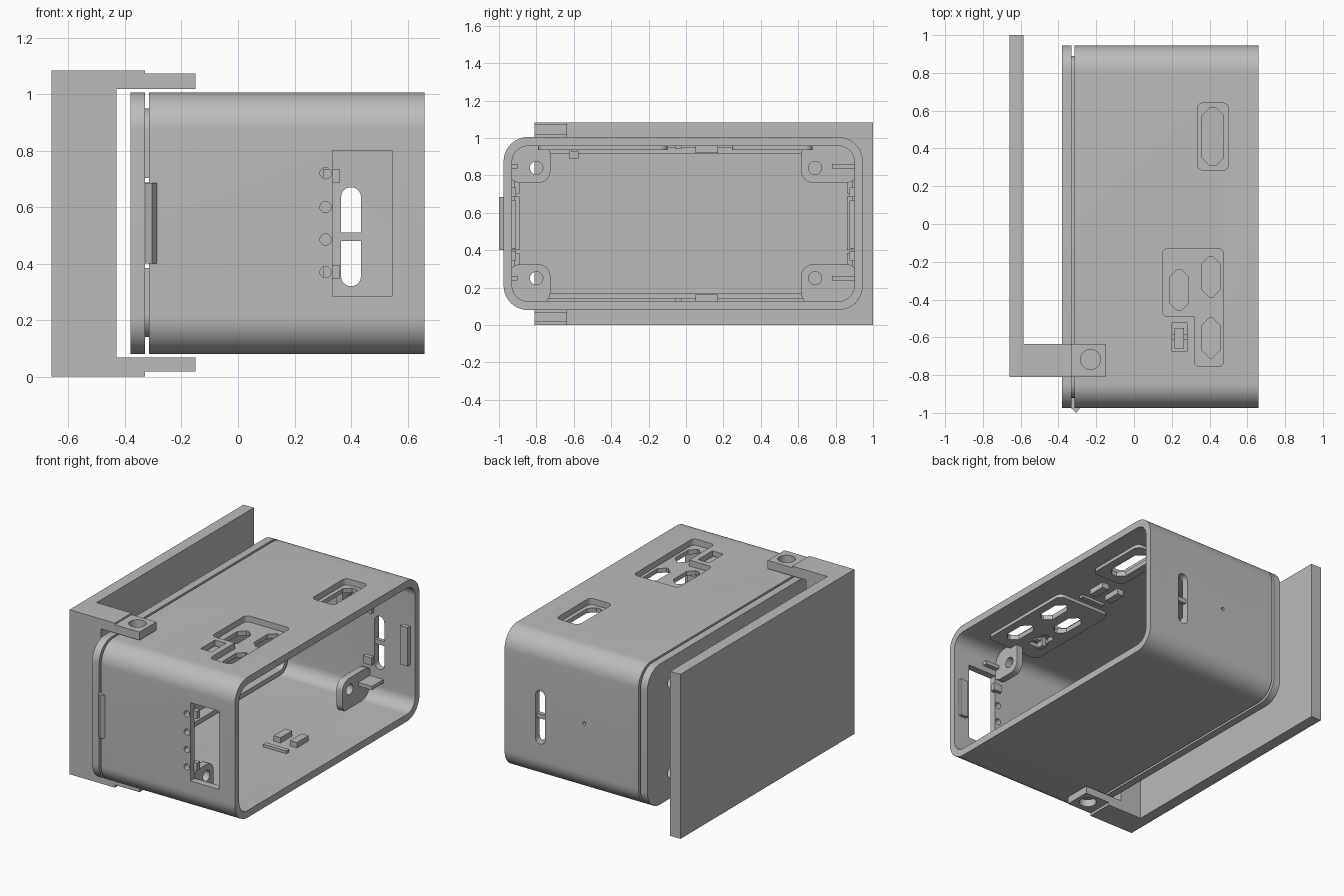
import bpy, bmesh, math

cube = bpy.data.objects.get("Cube")
if cube:
    bpy.data.objects.remove(cube, do_unlink=True)

grey = bpy.data.materials.new("plain grey")
grey.use_nodes = True
COLOUR = (0.5, 0.5, 0.5, 1)
grey.diffuse_color = COLOUR
grey.node_tree.nodes["Principled BSDF"].inputs["Base Color"].default_value = COLOUR


def outline(a0, a1, b0, b1, r, segs):
    """Rounded rectangle, counter-clockwise."""
    if r <= 0:
        return [(a0, b0), (a1, b0), (a1, b1), (a0, b1)]
    pts = []
    centres = [(a1 - r, b1 - r), (a0 + r, b1 - r), (a0 + r, b0 + r), (a1 - r, b0 + r)]
    for k, (ca, cb) in enumerate(centres):
        for i in range(segs + 1):
            t = math.pi / 2 * (k + i / segs)
            pts.append((ca + r * math.cos(t), cb + r * math.sin(t)))
    return pts


def loft(name, axis, low, high, h0, h1):
    """Solid between two matching outlines, along x, y or z."""
    place = {"x": lambda a, b, h: (h, a, b),
             "y": lambda a, b, h: (a, h, b),
             "z": lambda a, b, h: (a, b, h)}[axis]
    bm = bmesh.new()
    bottom = [bm.verts.new(place(a, b, h0)) for a, b in low]
    top = [bm.verts.new(place(a, b, h1)) for a, b in high]
    bm.faces.new(bottom)
    bm.faces.new(top)
    n = len(low)
    for i in range(n):
        j = (i + 1) % n
        bm.faces.new((bottom[i], bottom[j], top[j], top[i]))
    bmesh.ops.recalc_face_normals(bm, faces=bm.faces)
    mesh = bpy.data.meshes.new(name)
    bm.to_mesh(mesh)
    bm.free()
    mesh.materials.append(grey)
    ob = bpy.data.objects.new(name, mesh)
    bpy.context.scene.collection.objects.link(ob)
    return ob


def block(name, axis, a0, a1, b0, b1, h0, h1, r=0, segs=6, flare=0):
    """Rounded block; flare widens its low end."""
    low = outline(a0 - flare, a1 + flare, b0 - flare, b1 + flare, r + flare if r else 0, segs)
    return loft(name, axis, low, outline(a0, a1, b0, b1, r, segs), h0, h1)


def drill(axis, a, b, r, h0, h1):
    return block("cutter", axis, a - r, a + r, b - r, b + r, h0, h1, r, 6)


def combine(ob, tools, operation):
    """Apply booleans and delete the helpers."""
    for t in tools:
        t.hide_render = True
        m = ob.modifiers.new("bool", "BOOLEAN")
        m.operation, m.solver, m.object = operation, "EXACT", t
    bpy.context.view_layer.update()
    dg = bpy.context.evaluated_depsgraph_get()
    mesh = bpy.data.meshes.new_from_object(ob.evaluated_get(dg))
    ob.modifiers.clear()
    ob.data = mesh
    for t in tools:
        bpy.data.objects.remove(t, do_unlink=True)


def smooth(ob):
    bpy.ops.object.select_all(action="DESELECT")
    ob.select_set(True)
    bpy.context.view_layer.objects.active = ob
    bpy.ops.object.shade_smooth_by_angle(angle=math.radians(30))


SCREWS = [(y, z) for y in (-0.8, 0.69) for z in (0.25, 0.84)]

# Case: rounded tube open towards +x
body = block("case_body", "x", -0.975, 0.945, 0.08, 1.005, -0.315, 0.66, 0.13, 14)
combine(body, [block("cutter", "x", -0.93, 0.9, 0.127, 0.957, -0.5, 0.8, 0.085, 14)], "DIFFERENCE")

# Screw tabs in the corners and bosses under the top ports
adds = []
for y0, y1 in ((-0.95, -0.725), (0.615, 0.92)):
    for z0, z1 in ((0.11, 0.325), (0.76, 0.975)):
        adds.append(block("tab", "x", y0, y1, z0, z1, 0.285, 0.33, 0.065, 6))
adds.append(block("boss", "z", 0.3, 0.535, 0.245, 0.675, 0.935, 0.98, 0.04))
adds.append(block("boss", "z", 0.12, 0.51, -0.79, -0.1, 0.935, 0.98, 0.04))
combine(body, adds, "UNION")

# Sunken port panels on top
combine(body, [
    block("cutter", "z", 0.335, 0.5, 0.285, 0.64, 0.965, 1.05, 0.03),
    block("cutter", "z", 0.15, 0.475, -0.49, -0.13, 0.965, 1.05, 0.03),
    block("cutter", "z", 0.32, 0.475, -0.755, -0.4, 0.965, 1.05, 0.03),
], "DIFFERENCE")

# Port openings, window, indicator holes and slots
cuts = [block("cutter", "z", *p, 0.92, 1.1, 0.03, 1, 0.012) for p in (
    (0.37, 0.465, 0.32, 0.605), (0.2, 0.28, -0.45, -0.25),
    (0.37, 0.445, -0.38, -0.18), (0.37, 0.445, -0.7, -0.505))]
cuts.append(block("cutter", "z", 0.2, 0.28, -0.675, -0.525, 0.9, 1.1))
cuts.append(block("cutter", "y", 0.335, 0.545, 0.285, 0.8, -1.1, -0.9))
cuts += [drill("y", 0.31, z, 0.02, -1.1, -0.9) for z in (0.37, 0.485, 0.6, 0.72)]
cuts.append(block("cutter", "y", 0.365, 0.435, 0.32, 0.67, 0.87, 1.1, 0.034))
cuts.append(drill("y", 0.08, 0.54, 0.011, 0.87, 1.1))
cuts += [drill("x", y, z, 0.035, 0.25, 0.4) for y, z in SCREWS]
combine(body, cuts, "DIFFERENCE")
smooth(body)

# Bar across the back slot
block("slot_bar", "y", 0.35, 0.45, 0.48, 0.51, 0.905, 0.93)

# Reset button in its opening
block("reset_button", "z", 0.215, 0.265, -0.66, -0.55, 0.95, 0.98)
block("reset_button_arm", "z", 0.19, 0.29, -0.615, -0.585, 0.925, 0.955)
block("reset_button_stem", "z", 0.225, 0.255, -0.625, -0.575, 0.89, 0.955)

# Board clips on floor and ceiling
for z0, z1, word in ((0.12, 0.162, "floor"), (0.92, 0.965, "ceiling")):
    for x in (0.25, 0.37):
        block(word + "_clip", "z", x - 0.025, x + 0.025, 0.05, 0.17, z0, z1)
for z0, z1, word in ((0.12, 0.145, "floor"), (0.94, 0.965, "ceiling")):
    block(word + "_stop", "z", 0.22, 0.39, -0.055, -0.025, z0, z1)

# Ribs and catches on the end walls
for y0, y1, word in ((-0.94, -0.9, "front"), (0.78, 0.91, "back")):
    for z in (0.25, 0.85):
        block(word + "_rib", "x", y0, y1, z - 0.012, z + 0.012, 0.32, 0.43)
for y0, y1, word in ((-0.94, -0.908, "front"), (0.873, 0.91, "back")):
    block(word + "_inner_catch", "y", 0.57, 0.625, 0.41, 0.665, y0, y1)
    for z in (0.37, 0.71):
        block(word + "_guide", "y", 0.3, 0.36, z - 0.025, z + 0.025, y0, y1)

# Lid with screw holes
lid = block("lid", "x", -0.975, 0.945, 0.08, 1.005, -0.38, -0.33, 0.13, 14)
cuts = [drill("x", y, z, 0.04, -0.5, -0.2) for y, z in SCREWS]
combine(lid, cuts, "DIFFERENCE")
smooth(lid)

# Lid lip with relief gaps beside the snap
lip = block("lid_lip", "x", -0.92, 0.89, 0.14, 0.948, -0.335, -0.26, 0.08, 14)
cuts = [block("cutter", "x", -0.89, 0.86, 0.17, 0.918, -0.5, -0.1, 0.05, 14)]
cuts += [block("cutter", "x", -1.1, 1.1, z, z + 0.015, -0.329, -0.1) for z in (0.385, 0.687)]
combine(lip, cuts, "DIFFERENCE")
smooth(lip)

# Snap wedge on the front
wedge = [(-0.33, -0.92), (-0.33, -0.978), (-0.305, -1.0), (-0.283, -0.97), (-0.283, -0.92)]
loft("snap_wedge", "z", wedge, wedge, 0.4, 0.685)

# Mounting bracket: wall plate, front post and two drilled arms
block("wall_plate", "x", -0.81, 1.0, 0, 1.083, -0.66, -0.585)
block("bracket_post", "x", -0.81, -0.635, 0, 1.083, -0.655, -0.43)
for word, shoulder, tip in (("upper", (1.018, 1.083), (1.018, 1.072)),
                            ("lower", (0, 0.067), (0.018, 0.067))):
    block(word + "_shoulder", "x", -0.81, -0.635, *shoulder, -0.44, -0.33)
    arm = block(word + "_arm", "x", -0.81, -0.635, *tip, -0.335, -0.15)
    combine(arm, [drill("z", -0.23, -0.717, 0.053, -0.1, 1.2)], "DIFFERENCE")
    smooth(arm)
